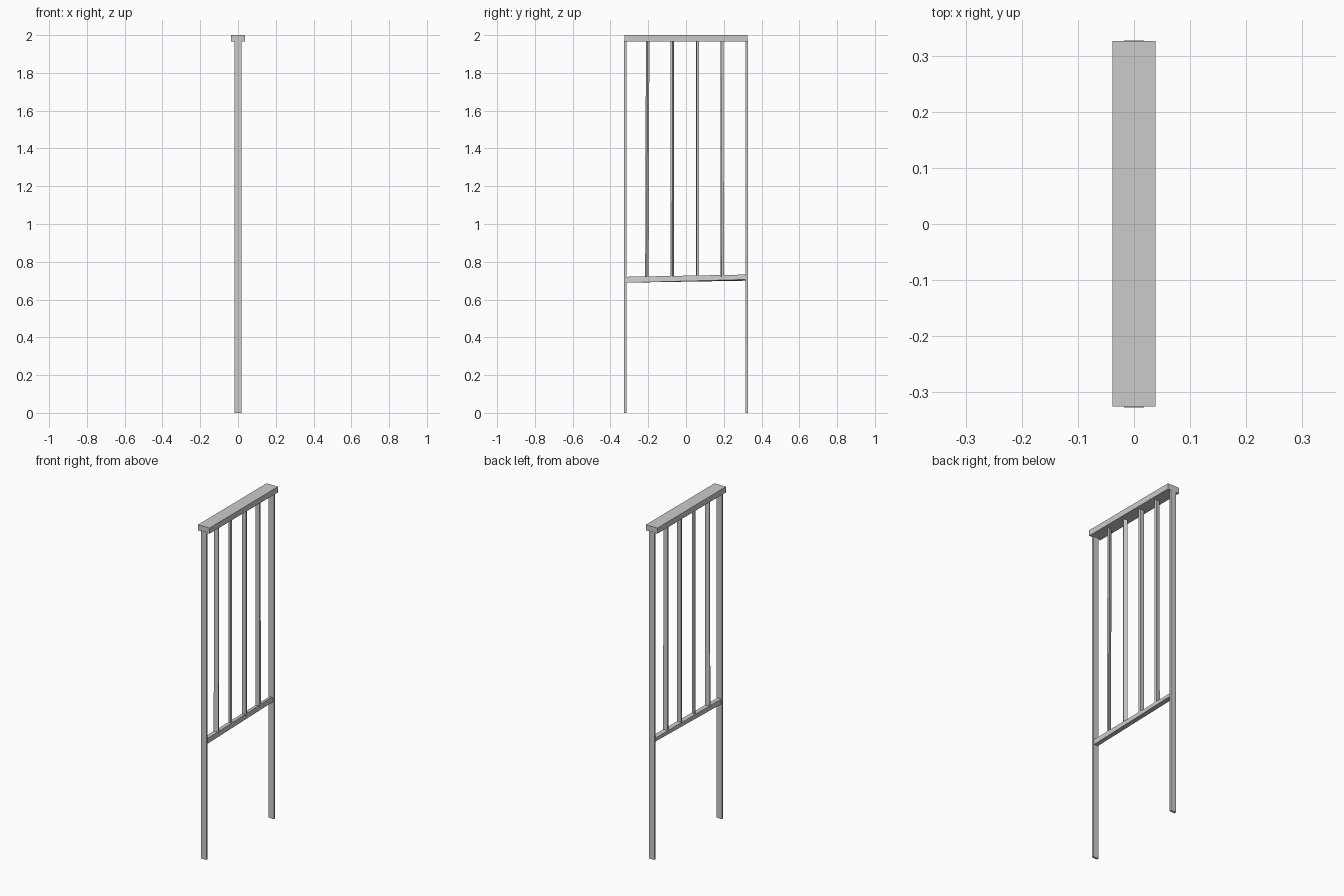
import bpy
from math import radians, cos, sin
from mathutils import Matrix, Vector

if "Cube" in bpy.data.objects:
    bpy.data.objects.remove(bpy.data.objects["Cube"])


def bar(name, a, b, size_a, size_b, turn_a=0, turn_b=0, along='Z'):
    """Four-sided bar between two points; each end has its own size and turn (degrees)."""
    verts = []
    for p, (w, h), turn in ((a, size_a, turn_a), (b, size_b, turn_b)):
        c, s = cos(radians(turn)), sin(radians(turn))
        for i, j in ((-1, -1), (1, -1), (1, 1), (-1, 1)):
            u, v = i * w / 2, j * h / 2
            u, v = u * c - v * s, u * s + v * c
            off = Vector((u, v, 0)) if along == 'Z' else Vector((u, 0, v))
            verts.append(Vector(p) + off)
    faces = [(3, 2, 1, 0), (4, 5, 6, 7)]
    faces += [(i, (i + 1) % 4, (i + 1) % 4 + 4, i + 4) for i in range(4)]
    if along == 'Y':
        faces = [f[::-1] for f in faces]
    mesh = bpy.data.meshes.new(name)
    mesh.from_pydata(verts, [], faces)
    obj = bpy.data.objects.new(name, mesh)
    bpy.context.collection.objects.link(obj)
    return obj


# Top rail
bar("top_rail", (0, -0.325, 1.983), (0, 0.326, 1.983),
    (0.076, 0.034), (0.076, 0.034), along='Y')

# Outer posts
for side, y in (("front", -0.321), ("back", 0.321)):
    bar(side + "_post", (0, y, 0), (0, y, 1.97), (0.036, 0.012), (0.036, 0.012))

# Slightly twisted, rough-hewn lower rail
bar("lower_rail", (0, -0.317, 0.705), (0, 0.317, 0.716),
    (0.026, 0.031), (0.024, 0.027), 0, 15, along='Y')

# Hand-cut spindles: y bottom, y top, width, thickness, turn
spindles = [
    (-0.207, -0.203, 0.026, 0.010, 20),
    (-0.073, -0.072, 0.022, 0.010, -25),
    (0.061, 0.061, 0.026, 0.013, 2),
    (0.192, 0.190, 0.025, 0.014, 8),
]
for n, (y0, y1, w, t, turn) in enumerate(spindles, 1):
    bar(f"spindle_{n}", (0, y0, 0.715), (0, y1, 1.97),
        (w, t), (w, t), turn, turn)
